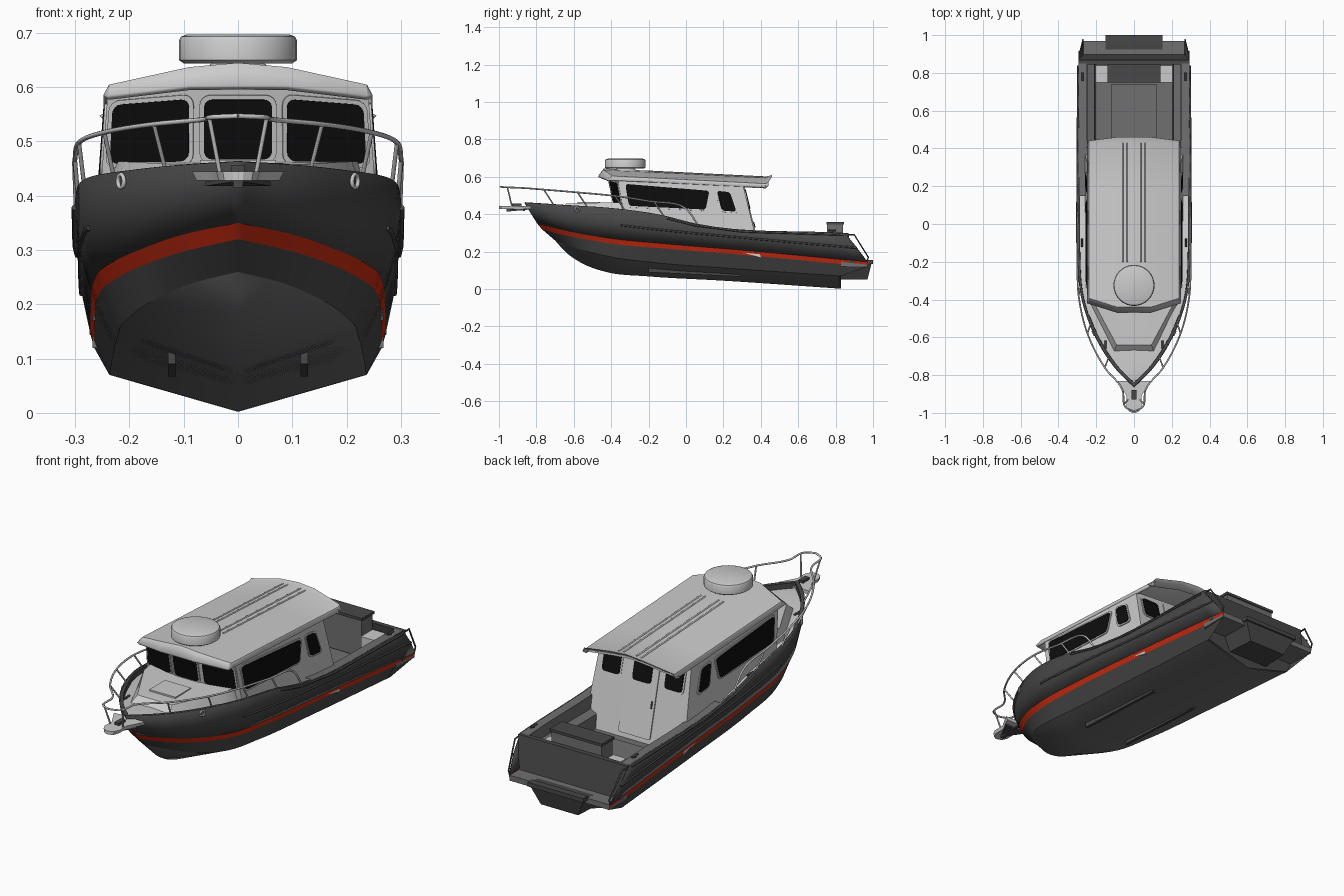
import bpy, bmesh, math
from mathutils import Vector as V

if "Cube" in bpy.data.objects:
    bpy.data.objects.remove(bpy.data.objects["Cube"])

def material(name, r, g, b):
    m = bpy.data.materials.new(name)
    m.diffuse_color = (r, g, b, 1)
    m.use_nodes = True
    m.node_tree.nodes["Principled BSDF"].inputs["Base Color"].default_value = m.diffuse_color
    return m
DARK = material("dark_grey", .065, .065, .065)
MID = material("mid_grey", .16, .16, .16)
RED = material("red", .6, .025, .005)
BLACK = material("glass", .004, .004, .004)
LIGHT = None

def add(name, verts, faces, mat, closed=True, mirror=False, thick=0, off=0, angle=30):
    me = bpy.data.meshes.new(name)
    me.from_pydata([tuple(v) for v in verts], [], faces)
    bm = bmesh.new()
    bm.from_mesh(me)
    bmesh.ops.remove_doubles(bm, verts=bm.verts, dist=1e-5)
    if closed:
        bmesh.ops.recalc_face_normals(bm, faces=bm.faces)
    bm.to_mesh(me)
    bm.free()
    ob = bpy.data.objects.new(name, me)
    bpy.context.collection.objects.link(ob)
    if mat:
        me.materials.append(mat)
    bpy.ops.object.select_all(action='DESELECT')
    ob.select_set(True)
    bpy.context.view_layer.objects.active = ob
    bpy.ops.object.shade_smooth_by_angle(angle=math.radians(angle))
    if mirror:
        ob.modifiers.new("mirror", 'MIRROR')
    if thick:
        s = ob.modifiers.new("thickness", 'SOLIDIFY')
        s.thickness, s.offset = thick, off
    return ob

def loft(name, rows, mat, **kw):
    n = len(rows[0])
    faces = [(i*n+j, i*n+j+1, (i+1)*n+j+1, (i+1)*n+j) for i in range(len(rows)-1) for j in range(n-1)]
    return add(name, [p for r in rows for p in r], faces, mat, closed=False, **kw)

def prism(name, a, b, mat=LIGHT):
    n = len(a)
    faces = [tuple(range(n)), tuple(range(n, 2*n))]
    faces += [(i, (i+1) % n, n+(i+1) % n, n+i) for i in range(n)]
    return add(name, list(a)+list(b), faces, mat)

def sym(pts):
    return list(pts) + [(-x, y, z) for x, y, z in reversed(pts) if abs(x) > 1e-6]

def box(name, x0, x1, y0, y1, z0, z1, mat=LIGHT):
    ring = [(x0, y0), (x1, y0), (x1, y1), (x0, y1)]
    return prism(name, [(x, y, z0) for x, y in ring], [(x, y, z1) for x, y in ring], mat)

def tube(name, pts, r, mat=LIGHT):
    cu = bpy.data.curves.new(name, 'CURVE')
    cu.dimensions, cu.bevel_depth, cu.bevel_resolution = '3D', r, 2
    cu.use_fill_caps = True
    sp = cu.splines.new('POLY')
    sp.points.add(len(pts)-1)
    for q, p in zip(sp.points, pts):
        q.co = (*p, 1)
    if mat:
        cu.materials.append(mat)
    bpy.context.collection.objects.link(bpy.data.objects.new(name, cu))

def flip(pts, s):
    return [V((s*p[0], p[1], p[2])) for p in pts]

def smooth(pts, n=8):
    P = [V(p) for p in pts]
    d = [(b-a).length for a, b in zip(P, P[1:])]
    s = [(b-a)/l for a, b, l in zip(P, P[1:], d)]
    m = [s[0]] + [(s[i-1]*d[i]+s[i]*d[i-1])/(d[i]+d[i-1]) for i in range(1, len(s))] + [s[-1]]
    out = []
    for i, l in enumerate(d):
        for k in range(n):
            t = k/n
            out.append(P[i]*(2*t**3-3*t*t+1) + m[i]*l*(t**3-2*t*t+t)
                       + P[i+1]*(3*t*t-2*t**3) + m[i+1]*l*(t**3-t*t))
    return out + [P[-1]]

def at_y(line, y):
    for a, b in zip(line, line[1:]):
        if a.y <= y <= b.y:
            return a.lerp(b, (y-a.y)/max(b.y-a.y, 1e-6))
    return line[-1]

# Hull lines, stem to stern
keel = smooth([(0, -.70, .26), (0, -.64, .195), (0, -.55, .135), (0, -.42, .09), (0, -.2, .068), (0, .2, .045), (0, .83, .002)])
chine = smooth([(0, -.70, .26), (.08, -.645, .24), (.16, -.54, .205), (.207, -.39, .17), (.222, -.15, .14), (.23, .25, .11), (.237, .83, .07)])
low = smooth([(0, -.77, .32), (.09, -.70, .30), (.18, -.56, .27), (.236, -.38, .24), (.257, -.12, .217), (.263, .3, .183), (.265, .97, .12)])
high = smooth([(0, -.795, .35), (.095, -.72, .33), (.19, -.57, .297), (.247, -.38, .268), (.265, -.12, .243), (.27, .3, .208), (.272, .97, .145)])
knuckle = smooth([(0, -.83, .405), (.1, -.745, .39), (.2, -.585, .37), (.268, -.385, .345), (.288, -.12, .315), (.29, .3, .275), (.288, .915, .22)])
sheer = smooth([(0, -.865, .462), (.1, -.765, .457), (.2, -.61, .447), (.28, -.39, .432), (.3, -.13, .395), (.3, .05, .35), (.295, .85, .30)])
loft("hull_bottom", [keel, chine], MID, mirror=True)
loft("hull_lower_side", [chine, low], DARK, mirror=True)
loft("hull_stripe", [low, high], RED, mirror=True)
loft("hull_upper_side", [high, knuckle, sheer], DARK, mirror=True, thick=.005, off=-1)

# Deck, bulwark cap and cockpit liner
def inset(p, d, dz):
    return V((max(p.x-d, 0), p.y+(.012 if p.y < -.5 else 0), p.z+dz))
fore = [p for p in sheer if p.y < .27]
loft("bulwark_cap", [fore, [inset(p, .014, 0) for p in fore], [inset(p, .015, -.028) for p in fore]], DARK, mirror=True)
loft("foredeck", [[inset(p, .014, -.026) for p in fore], [V((0, p.y+.01, p.z-.02)) for p in fore]], LIGHT, mirror=True)
aft = [p for p in sheer if p.y > .14]
loft("cockpit_liner", [aft] + [[V((x, p.y, z if z else p.z)) for p in aft]
     for x, z in ((.248, 0), (.245, .25), (.21, .235), (.205, .17), (0, .17))], MID, mirror=True)
box("cockpit_floor_hatch", -.12, .12, .45, .74, .168, .178, MID)

# Stern
prism("transom", sym([(.293, .845, .30), (.27, .875, .14)]), sym([(.293, .868, .30), (.27, .898, .14)]), DARK)
box("stern_platform", -.268, .268, .83, .97, .12, .146, MID)
foot = [(0, .003), (.237, .07), (.262, .125)]
prism("hull_end", sym([(x, .815, z) for x, z in foot]), sym([(x, .83, z) for x, z in foot]), DARK)
prism("stern_bracket", sym([(.11, .82, .05), (.15, .82, .14)]), sym([(.10, .97, .05), (.15, .995, .15)]), DARK)
box("platform_lip", -.15, .15, .965, 1.0, .135, .155, DARK)
box("aft_locker", -.135, .135, .755, .84, .17, .35, MID)
box("aft_locker_lid", -.14, .14, .75, .845, .345, .358, DARK)
for s in (1, -1):
    box("aft_seat", min(s*.135, s*.205), max(s*.135, s*.205), .75, .84, .17, .27, LIGHT)
    box("cockpit_side_hatch", min(s*.13, s*.2), max(s*.13, s*.2), .46, .73, .168, .174, MID)
    tube("stern_grab_bar", [V((s*.29, .87, .29)), V((s*.288, .90, .29)), V((s*.27, .975, .17)), V((s*.27, .965, .145))], .004, DARK)
    tube("side_strake", flip([p for p in knuckle if p.y > -.36], s), .005, DARK)
    tube("upper_strake", flip([at_y(sheer, y)+V((.001, 0, -.01)) for y in (-.1, .05, .3, .6, .84)], s), .005, DARK)
    # Bottom running strake
    a, b = (s*.122, -.2), (s*.122, .29)
    prism("bottom_strake", [(a[0]-.007, -.2, .12), (a[0]+.007, -.2, .12), (a[0]+.007, -.2, .09), (a[0]-.007, -.2, .09)],
          [(b[0]-.007, .29, .09), (b[0]+.007, .29, .09), (b[0]+.007, .29, .067), (b[0]-.007, .29, .067)], DARK)

# Trunk cabin on the foredeck
prism("trunk_cabin", sym([(.235, -.33, .39), (.235, -.42, .40), (.105, -.675, .425)]),
      sym([(.225, -.33, .463), (.21, -.42, .463), (.092, -.64, .457)]))
box("foredeck_hatch", -.07, .07, -.58, -.46, .455, .466)

# Wheelhouse
B = [(0, -.365, .36), (.07, -.365, .36), (.257, -.325, .36), (.268, .40, .17), (0, .40, .17)]
T = [(0, -.415, .605), (.07, -.415, .605), (.24, -.365, .59), (.243, .305, .555), (0, .305, .57)]
prism("wheelhouse", sym(B), sym(T))

def panel(name, quad, grow, depth, mat, r=.016):
    a, b, c, d = [V(q) for q in quad]
    w, h = ((b-a).length+(c-d).length)/2, ((d-a).length+(c-b).length)/2
    n = (b-a).cross(d-a).normalized()
    if n.dot((a+c)/2-V((0, 0, .45))) < 0:
        n = -n
    ring = []
    for k, (cx, cy) in enumerate(((1, 1), (0, 1), (0, 0), (1, 0))):
        for i in range(5):
            t = math.pi/2*(k+i/4)
            x = (w+grow-r if cx else r-grow) + r*math.cos(t)
            y = (h+grow-r if cy else r-grow) + r*math.sin(t)
            u, v = x/w, y/h
            ring.append(a.lerp(b, u).lerp(d.lerp(c, u), v))
    prism(name, [p-n*.006 for p in ring], [p+n*depth for p in ring], mat)

def window(name, quad):
    panel(name+"_frame", quad, .008, .004, LIGHT, .02)
    panel(name, quad, 0, .006, BLACK)

def on_side(s, pts):
    return [(s*(.257-(z-.36)*.074), y, z) for y, z in pts]
def on_rear(x0, x1, z0, z1):
    return [(x, .40-(z-.17)*.247, z) for x, z in ((x0, z0), (x1, z0), (x1, z1), (x0, z1))]
def on_wall(s, uv):
    b1, b2, t2, t1 = flip([B[1], B[2], T[2], T[1]], s)
    return [b1.lerp(b2, u).lerp(t1.lerp(t2, u), v) for u, v in uv]

window("front_window", [(x, -.365-(z-.36)*.204, z) for x, z in ((-.063, .468), (.063, .468), (.063, .578), (-.063, .578))])
for s in (1, -1):
    window("windshield_side", on_wall(s, ((.11, .43), (.92, .43), (.93, .9), (.11, .9))))
    window("long_side_window", on_side(s, ((-.305, .445), (.105, .425), (.125, .525), (-.325, .562))))
    window("small_side_window", on_side(s, ((.19, .42), (.27, .413), (.235, .518), (.165, .525))))
    window("rear_window", on_rear(s*.12, s*.215, .43, .53))
panel("rear_door", on_rear(-.085, .085, .19, .55), 0, .006, LIGHT, .01)
panel("rear_door_window", on_rear(-.05, .05, .43, .53), 0, .009, BLACK)
tube("door_handle", [V((-.07, .36, .36)), V((-.07, .368, .33))], .004, DARK)

# Roof with front brow and rear visor
def crown(y):
    return .645 - (y+.44)*.05
cols = []
for x, drop in ((.248, .058), (.238, .038), (.09, .008), (0, 0)):
    f = max(0, x-.09)/.158
    col = [V((x, -.47+.05*f, .603-.018*f))]
    col += [V((x, y, crown(y)-drop)) for y in (-.44+.05*f, -.1, .2, .425)]
    col += [V((x, .46-.02*f, crown(.44)-drop+.008)), V((x, .43-.02*f, max(crown(.44)-drop-.025, .54)))]
    cols.append(col)
loft("roof", cols, LIGHT, mirror=True, thick=.012, off=-1, angle=25)
for x in (-.06, -.035, .035, .06):
    tube("roof_rib", [V((x, y, crown(y)-abs(x)*.09)) for y in (-.2, .43)], .004)

# Radar dome
def lathe(name, prof, y, n=32):
    rows = [[V((r*math.cos(2*math.pi*i/n), y+r*math.sin(2*math.pi*i/n), z)) for i in range(n+1)] for r, z in reversed(prof)]
    loft(name, rows[::-1], LIGHT)
lathe("radar_dome", [(0, .644), (.1, .644), (.109, .65), (.109, .686), (.105, .693), (.095, .697), (0, .697)], -.325)
lathe("radar_base", [(.075, .625), (.045, .646)], -.325)

# Bow pulpit and anchor
plan = [(.085, -.83), (.06, -.875), (.04, -.91), (.04, -.965), (.028, -.99), (.01, -1.0)]
prism("bow_pulpit", sym([(x*.9, y, .428) for x, y in plan]), sym([(x, y, .445) for x, y in plan]))
prism("anchor_shank", [(-.007, -.84, .425), (.007, -.84, .425), (.007, -.84, .437), (-.007, -.84, .437)],
      [(-.009, -.96, .414), (.009, -.96, .414), (.009, -.96, .43), (-.009, -.96, .43)], DARK)
prism("anchor_fluke", sym([(.06, -.86, .418), (.012, -.95, .425)]), sym([(.06, -.86, .426), (.012, -.95, .435)]), DARK)
box("anchor_roller", -.012, .012, -.93, -.88, .445, .457, DARK)

# Bow rail, posts, fairleads and cleats
rail = smooth([(0, -.992, .547), (.045, -.97, .545), (.06, -.88, .541), (.155, -.76, .532), (.25, -.57, .516),
               (.293, -.38, .498), (.3, -.2, .47), (.3, 0, .43), (.297, .06, .35)], 6)
for s in (1, -1):
    tube("bow_rail", flip(rail, s), .0045)
    tube("rail_post", flip([at_y(rail, -.955), (.033, -.93, .44)], s), .004)
    for y in (-.76, -.58, -.38, -.17):
        tube("rail_post", flip([at_y(rail, y), at_y(sheer, y+.05)-V((.006, 0, 0))], s), .004)
    p = at_y(sheer, -.58)
    bpy.ops.mesh.primitive_torus_add(major_segments=16, minor_segments=6, major_radius=.012, minor_radius=.004,
        location=(s*(p.x+.001), p.y, p.z-.018), rotation=(math.pi/2, 0, s*math.radians(62)))
    bpy.context.object.name = "fairlead"
    bpy.ops.object.shade_smooth()
    for x, y, z in ((.15, -.64, .43), (.275, -.1, .375), (.272, .78, .313)):
        tube("cleat", [V((s*x, y-.022, z)), V((s*x, y+.022, z))], .005, DARK)
        tube("cleat_foot", [V((s*x, y, z-.015)), V((s*x, y, z))], .005, DARK)
